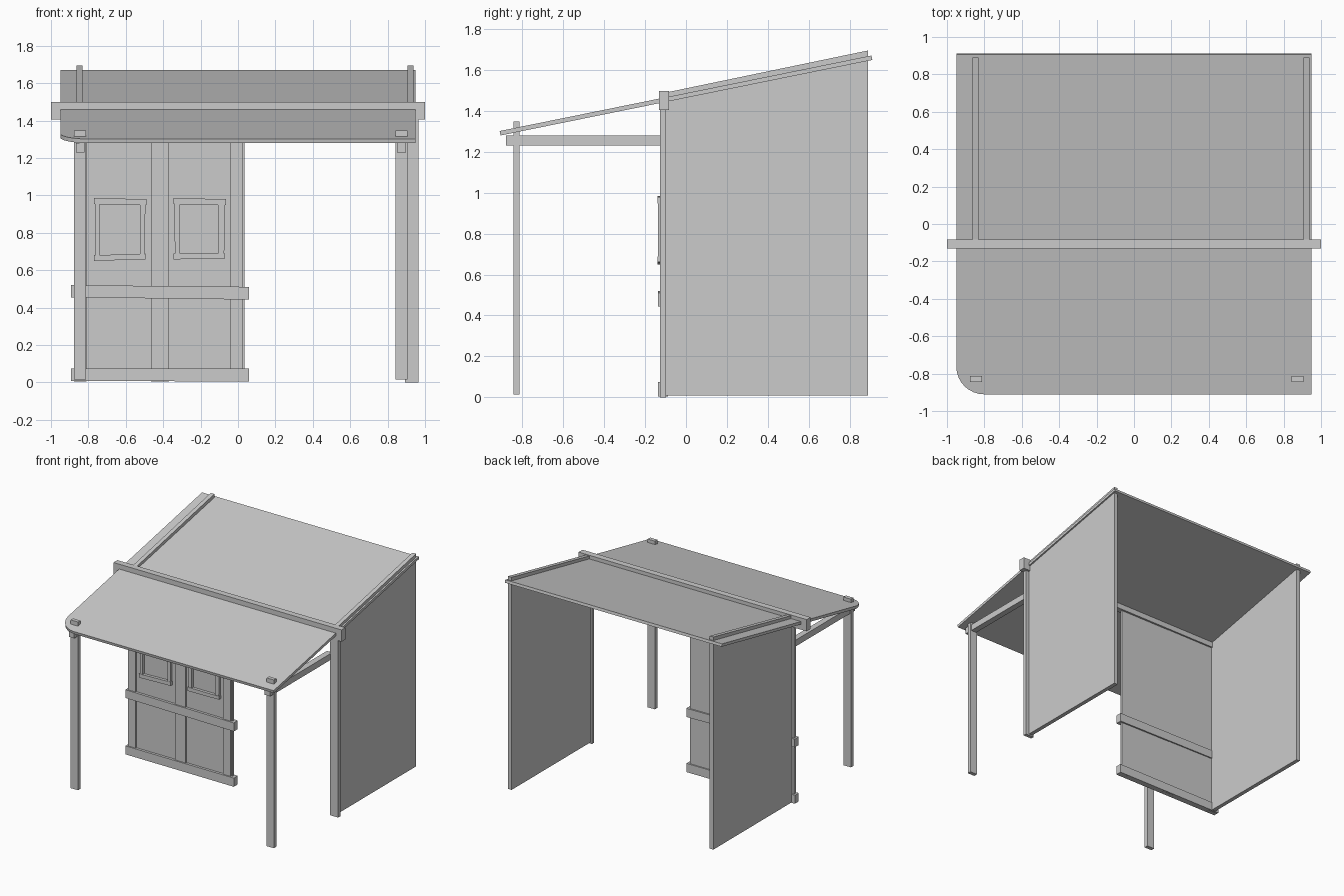
import bpy, bmesh, math
from mathutils import Matrix

if "Cube" in bpy.data.objects:
    bpy.data.objects.remove(bpy.data.objects["Cube"])


def finish(name, bm):
    bmesh.ops.recalc_face_normals(bm, faces=bm.faces)
    me = bpy.data.meshes.new(name)
    bm.to_mesh(me)
    bm.free()
    ob = bpy.data.objects.new(name, me)
    bpy.context.collection.objects.link(ob)
    return ob


def prism(name, base, offset, matrix=Matrix()):
    """Extrude a flat outline along offset."""
    bm = bmesh.new()
    face = bm.faces.new([bm.verts.new(p) for p in base])
    ext = bmesh.ops.extrude_face_region(bm, geom=[face])
    verts = [g for g in ext["geom"] if isinstance(g, bmesh.types.BMVert)]
    bmesh.ops.translate(bm, verts=verts, vec=offset)
    bm.transform(matrix)
    return finish(name, bm)


def box(name, x, y, z):
    base = [(x[0], y[0], z[0]), (x[1], y[0], z[0]), (x[1], y[1], z[0]), (x[0], y[1], z[0])]
    return prism(name, base, (0, 0, z[1] - z[0]))


def plank(name, outline, y0, y1):
    """Front-facing board with an (x, z) outline."""
    return prism(name, [(x, y0, z) for x, z in outline], (0, y1 - y0, 0))


# Sloping roof with one rounded front corner
pitch = math.atan(0.203)
half, r = 0.927, 0.15
outline = [(0.95, -half), (0.95, half), (-0.95, half)]
for i in range(9):
    a = math.pi + i * math.pi / 16
    outline.append((-0.95 + r + r * math.cos(a), -half + r + r * math.sin(a)))
prism("roof", [(x, y, -0.011) for x, y in outline], (0, 0, 0.022),
      Matrix.Translation((0, 0, 1.475)) @ Matrix.Rotation(pitch, 4, 'X'))

# Cross beam over the front wall
box("cross_beam", (-1, 1), (-0.132, -0.083), (1.405, 1.498))

# Side walls, whose top edges poke through the roof
for name, x in (("left_wall", -0.863), ("right_wall", 0.906)):
    prism(name, [(x, -0.11, 0.01), (x, 0.89, 0.01), (x, 0.89, 1.695), (x, -0.11, 1.487)],
          (0.032, 0, 0))

# Front posts and the rails tying them to the wall
for side, px, rx in (("left", (-0.877, -0.812), (-0.867, -0.82)),
                     ("right", (0.843, 0.905), (0.85, 0.898))):
    box(side + "_porch_post", px, (-0.844, -0.813), (0.015, 1.348))
    box(side + "_porch_rail", rx, (-0.88, -0.10), (1.23, 1.28))

# Pillar on the open side
box("corner_pillar", (0.893, 0.966), (-0.126, -0.098), (0, 1.45))

# Front wall boards and vertical battens
box("front_board_left", (-0.865, -0.42), (-0.116, -0.096), (0.01, 1.46))
box("front_board_right", (-0.42, 0.035), (-0.116, -0.098), (0.01, 1.46))
for i, x in enumerate(((-0.878, -0.81), (-0.465, -0.37), (-0.042, 0.024))):
    box(f"front_batten_{i + 1}", x, (-0.126, -0.1), (0.005, 1.45))

# Slightly crooked horizontal bars
plank("bottom_bar", [(-0.893, 0.008), (0.058, 0.005), (0.058, 0.074), (-0.893, 0.075)],
      -0.136, -0.088)
plank("middle_bar", [(-0.893, 0.455), (0.058, 0.443), (0.058, 0.511), (-0.893, 0.52)],
      -0.136, -0.086)

# Window trims made of four uneven strips
for side, x0, d in (("left", -0.77, 0), ("right", -0.345, 0.008)):
    x1 = x0 + 0.28
    yf, yb = -0.136, -0.1
    li, ri = x0 + 0.03 + d / 2, x1 - 0.035 - d
    plank(side + "_window_top", [(x0, 0.953), (x1, 0.948), (x1, 0.98), (x0, 0.985)],
          yf - 0.003, yb)
    plank(side + "_window_bottom", [(x0, 0.65 + d), (x1 - 0.005, 0.658 + d / 2),
                                    (x1 - 0.005, 0.688), (x0, 0.68 + d)], yf - 0.003, yb)
    plank(side + "_window_left", [(x0 + 0.008, 0.665), (li, 0.665), (li, 0.97),
                                  (x0 + 0.004, 0.97)], yf, yb)
    plank(side + "_window_right", [(ri, 0.67), (x1 - 0.009, 0.67), (x1 - 0.005, 0.965),
                                   (ri, 0.965)], yf, yb)
